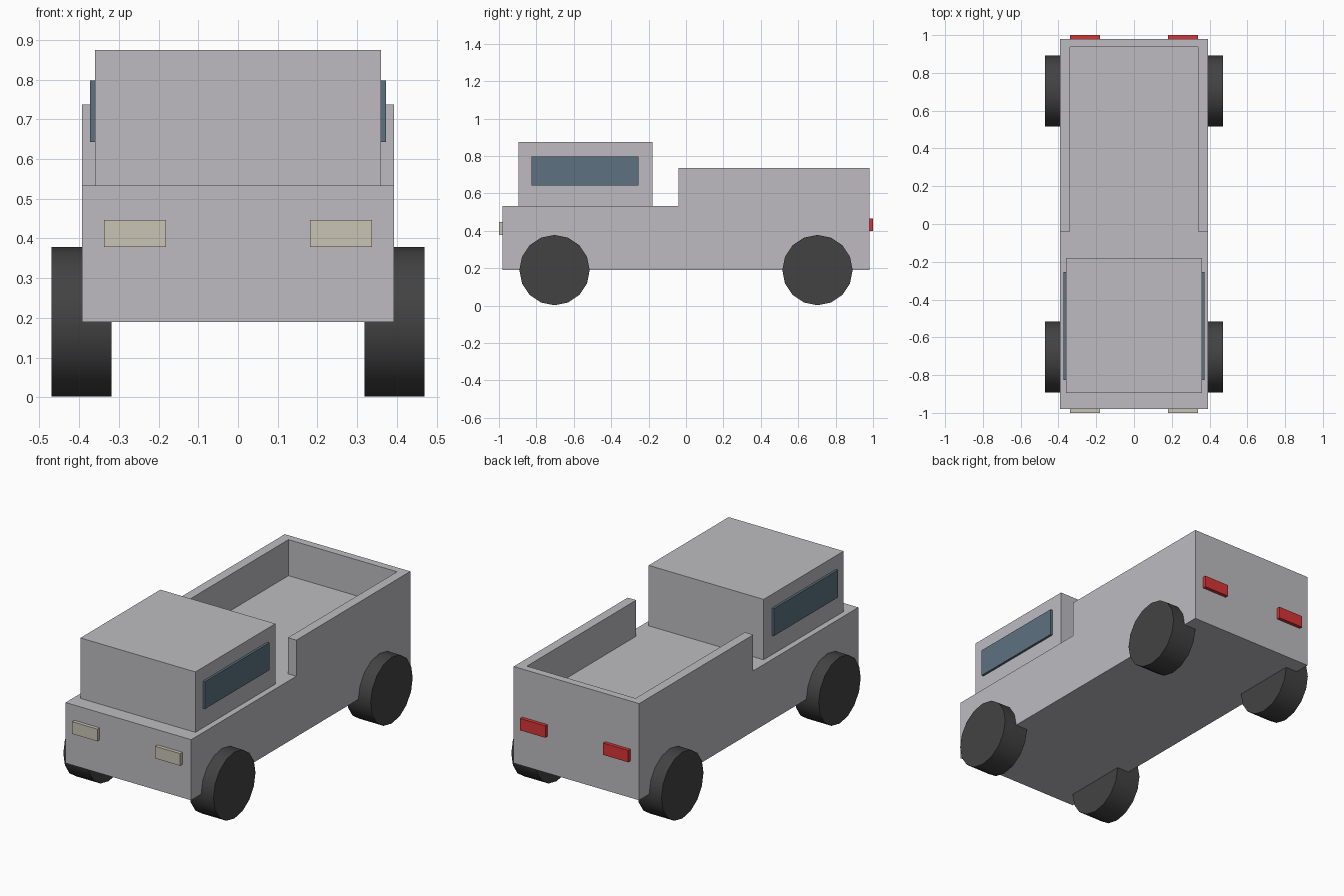
import bpy, bmesh, math
from mathutils import Matrix, Vector

cube = bpy.data.objects.get("Cube")
if cube:
    bpy.data.objects.remove(cube, do_unlink=True)


def material(name, r, g, b):
    mat = bpy.data.materials.new(name)
    mat.use_nodes = True
    mat.diffuse_color = (r, g, b, 1)
    mat.node_tree.nodes["Principled BSDF"].inputs["Base Color"].default_value = (r, g, b, 1)
    return mat


paint = material("grey_paint", 0.51, 0.50, 0.53)
rubber = material("dark_rubber", 0.055, 0.055, 0.055)
glass = material("blue_glass", 0.11, 0.165, 0.22)
lamp = material("cream_lamp", 0.58, 0.55, 0.46)
red = material("red_lamp", 0.68, 0.035, 0.038)


def finish(bm, name, mat):
    mesh = bpy.data.meshes.new(name)
    bmesh.ops.recalc_face_normals(bm, faces=bm.faces)
    bm.to_mesh(mesh)
    bm.free()
    mesh.materials.append(mat)
    obj = bpy.data.objects.new(name, mesh)
    bpy.context.collection.objects.link(obj)
    return obj


def box_mesh(low, high):
    low, high = Vector(low), Vector(high)
    bm = bmesh.new()
    bmesh.ops.create_cube(bm, size=1, matrix=Matrix.Translation((low + high) / 2)
                          @ Matrix.Diagonal((high - low).to_4d()))
    return bm


def box(name, mat, low, high):
    return finish(box_mesh(low, high), name, mat)


# Body: a slab whose deck rim is raised into the three bed walls
HALF, DECK, RIM = 0.393, 0.533, 0.737
INNER, BED_FRONT, BED_BACK = 0.34, -0.04, 0.937
bm = box_mesh((-HALF, -0.98, 0.19), (HALF, 0.98, DECK))
cuts = [((-INNER, 0, 0), (1, 0, 0)), ((INNER, 0, 0), (1, 0, 0)),
        ((0, BED_FRONT, 0), (0, 1, 0)), ((0, BED_BACK, 0), (0, 1, 0))]
for point, normal in cuts:
    bmesh.ops.bisect_plane(bm, geom=bm.verts[:] + bm.edges[:] + bm.faces[:],
                           plane_co=point, plane_no=normal)
rim = []
for face in bm.faces:
    c = face.calc_center_median()
    if face.normal.z > 0.9 and c.y > BED_FRONT and (abs(c.x) > INNER or c.y > BED_BACK):
        rim.append(face)
raised = bmesh.ops.extrude_face_region(bm, geom=rim)["geom"]
bmesh.ops.delete(bm, geom=[f for f in rim if f.is_valid], context="FACES_ONLY")
bmesh.ops.translate(bm, vec=(0, 0, RIM - DECK),
                    verts=[v for v in raised if isinstance(v, bmesh.types.BMVert)])
bmesh.ops.dissolve_limit(bm, angle_limit=0.01, verts=bm.verts[:], edges=bm.edges[:])
finish(bm, "body_and_bed", paint)

# Cab
box("cab", paint, (-0.36, -0.895, DECK), (0.36, -0.18, 0.875))


def wheel(name, x, y):
    bm = bmesh.new()
    place = Matrix.Translation((x, y, 0.19)) @ Matrix.Rotation(math.pi / 2, 4, "Y")
    bmesh.ops.create_cone(bm, cap_ends=True, segments=16, radius1=0.188, radius2=0.188,
                          depth=0.152, matrix=place)
    obj = finish(bm, name, rubber)
    for poly in obj.data.polygons:
        poly.use_smooth = True
    obj.data.set_sharp_from_angle(angle=math.radians(30))


# Mirrored parts: windows, lamps and wheels
for side, s in (("left", 1), ("right", -1)):
    def span(a, b):
        return sorted((s * a, s * b))

    x0, x1 = span(0.35, 0.373)
    box(side + "_window", glass, (x0, -0.827, 0.643), (x1, -0.253, 0.798))
    x0, x1 = span(0.181, 0.338)
    box(side + "_headlight", lamp, (x0, -1, 0.378), (x1, -0.97, 0.447))
    box(side + "_tail_light", red, (x0, 0.97, 0.398), (x1, 1, 0.465))
    wheel(side + "_front_wheel", s * 0.394, -0.703)
    wheel(side + "_rear_wheel", s * 0.394, 0.703)
